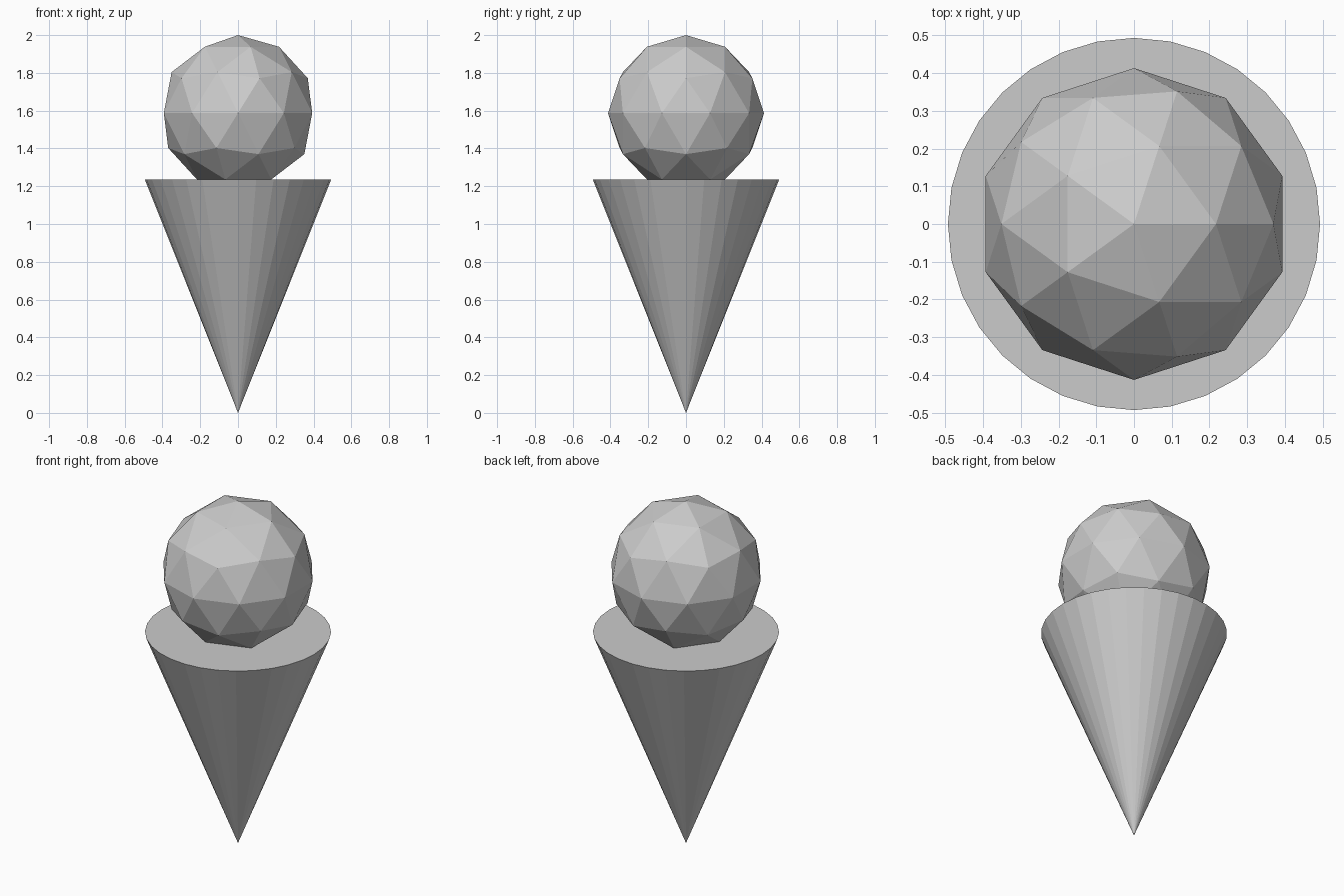
import bpy
from math import pi

if "Cube" in bpy.data.objects:
    bpy.data.objects.remove(bpy.data.objects["Cube"])

CONE_RADIUS = 0.493
CONE_HEIGHT = 1.235
SCOOP_RADIUS = 0.413

# Wafer cone: 32 sides, tip down, closed flat top
bpy.ops.mesh.primitive_cone_add(vertices=32, radius1=0, radius2=CONE_RADIUS,
                                depth=CONE_HEIGHT, end_fill_type='NGON',
                                location=(0, 0, CONE_HEIGHT / 2))
bpy.context.object.name = "wafer_cone"

# Scoop: faceted ball sunk slightly into the cone top
bpy.ops.mesh.primitive_ico_sphere_add(subdivisions=2, radius=SCOOP_RADIUS,
                                      location=(0, 0, 2 - SCOOP_RADIUS))
bpy.context.object.name = "scoop"
